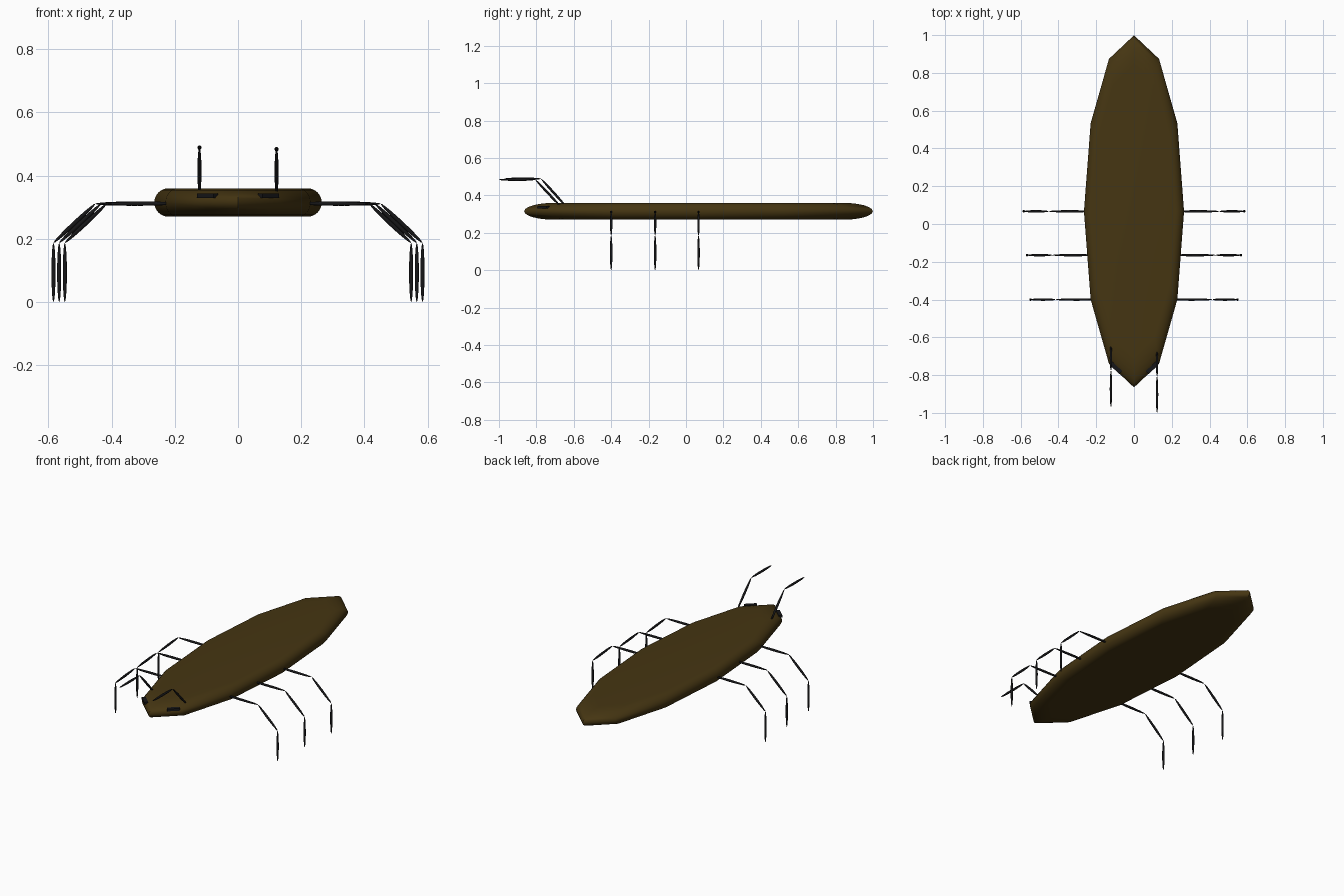
import bpy, bmesh, math
from mathutils import Vector, Matrix

if "Cube" in bpy.data.objects:
    bpy.data.objects.remove(bpy.data.objects["Cube"])


def material(name, col):
    m = bpy.data.materials.new(name)
    m.diffuse_color = (*col, 1)
    m.use_nodes = True
    m.node_tree.nodes["Principled BSDF"].inputs["Base Color"].default_value = m.diffuse_color
    return m


shell = material("dark_brown_shell", (0.06, 0.036, 0.006))
black = material("black", (0.008, 0.008, 0.009))


def finish(bm, name, mat, angle):
    bmesh.ops.recalc_face_normals(bm, faces=bm.faces)
    me = bpy.data.meshes.new(name)
    bm.to_mesh(me)
    bm.free()
    ob = bpy.data.objects.new(name, me)
    bpy.context.collection.objects.link(ob)
    me.materials.append(mat)
    bpy.ops.object.select_all(action='DESELECT')
    bpy.context.view_layer.objects.active = ob
    ob.select_set(True)
    bpy.ops.object.shade_smooth_by_angle(angle=math.radians(angle))
    return ob


def spindle_chain(name, points, r=0.0068):
    # limb of slim segments that narrow at every joint
    bm = bmesh.new()
    for a, b in zip(points, points[1:]):
        a, b = Vector(a), Vector(b)
        d = b - a
        mat = (Matrix.Translation((a + b) / 2)
               @ d.to_track_quat('Z', 'Y').to_matrix().to_4x4()
               @ Matrix.Diagonal((r, r, d.length / 2, 1)))
        bmesh.ops.create_uvsphere(bm, u_segments=10, v_segments=10, radius=1, matrix=mat)
    return finish(bm, name, black, 60)


# Body: flat twelve-sided oval with a rounded rim
SIDES, STEPS = 12, 12
bm = bmesh.new()
rings = []
for i in range(STEPS + 1):
    t = math.pi * (i / STEPS - 0.5)
    s = 1 - 0.17 * (1 - math.cos(t))
    rings.append([bm.verts.new((0.265 * s * math.sin(k * math.tau / SIDES),
                                0.067 + 0.932 * s * math.cos(k * math.tau / SIDES),
                                0.315 + 0.045 * math.sin(t))) for k in range(SIDES)])
for lo, hi in zip(rings, rings[1:]):
    for k in range(SIDES):
        j = (k + 1) % SIDES
        bm.faces.new((lo[k], lo[j], hi[j], hi[k]))
bm.faces.new(rings[0])
bm.faces.new(rings[-1])
finish(bm, "body", shell, 40)

for side, label in ((1, "right"), (-1, "left")):
    # Legs: three per side, stepping inward towards the front
    for n, (y, off) in enumerate(((0.067, 0), (-0.165, 0.018), (-0.4, 0.036))):
        pts = [(side * (x - off), y, z) for x, z in
               ((0.23, 0.312), (0.452, 0.311), (0.584, 0.187), (0.584, 0.0))]
        spindle_chain(f"leg_{label}_{n + 1}", pts)

    # Antennae: the pair is slightly staggered
    dy, top = (0, 0.484) if side > 0 else (0.03, 0.489)
    spindle_chain(f"antenna_{label}", [(side * 0.122, y + dy, z) for y, z in
                                       ((-0.67, 0.34), (-0.805, top), (-1.0, top))])

    # Eyes: small flat plates along the angled front rim
    bm = bmesh.new()
    mat = (Matrix.Translation((side * 0.096, -0.762, 0.337))
           @ Matrix.Rotation(side * math.radians(43), 4, 'Z')
           @ Matrix.Diagonal((0.07, 0.022, 0.014, 1)))
    bmesh.ops.create_cube(bm, size=1, matrix=mat)
    finish(bm, f"eye_{label}", black, 30)
